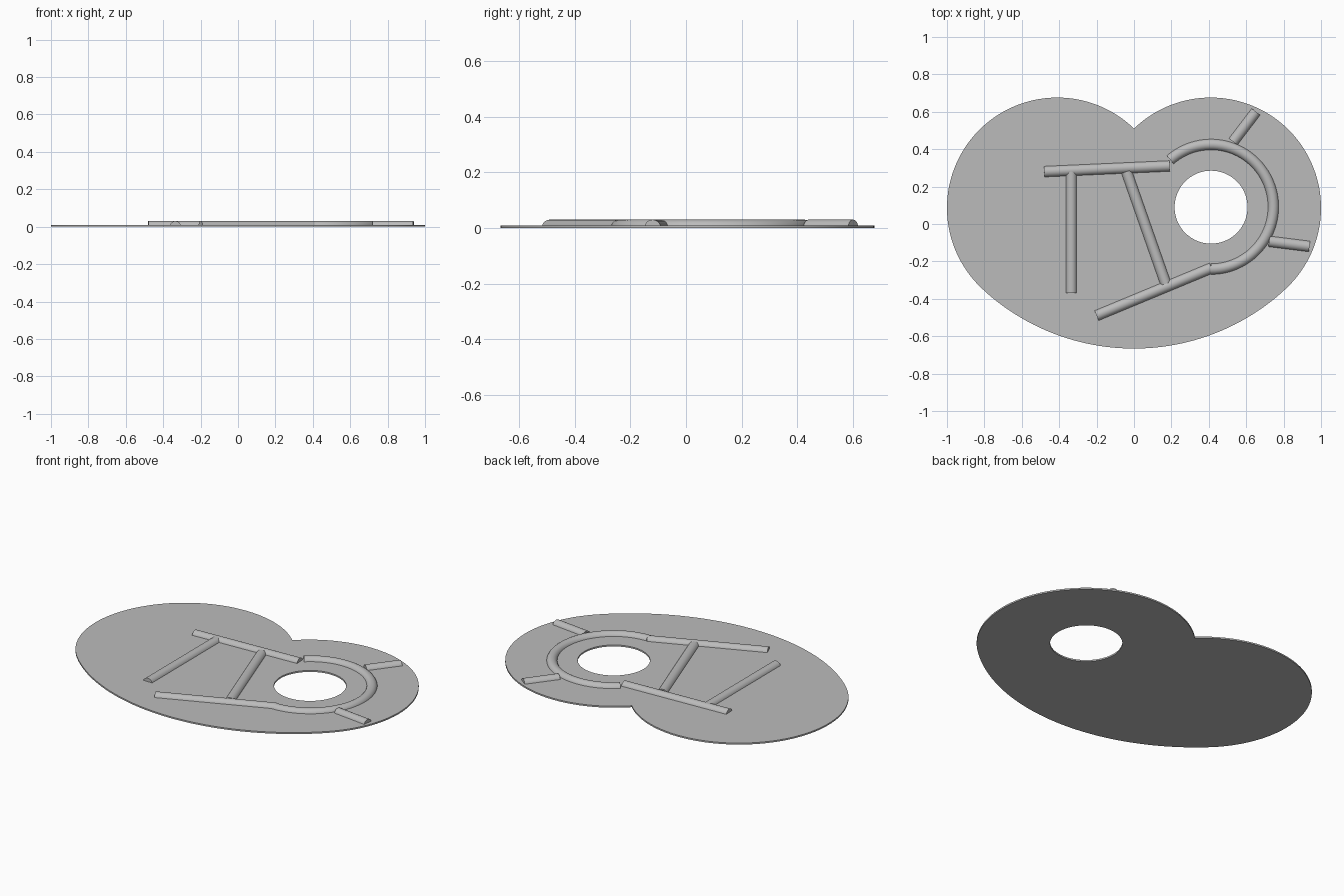
import bpy, bmesh, math
from mathutils import Vector

cube = bpy.data.objects.get("Cube")
if cube:
    bpy.data.objects.remove(cube, do_unlink=True)

GREY = (0.5, 0.5, 0.5, 1)
mat = bpy.data.materials.new("plain grey")
mat.use_nodes = True
mat.diffuse_color = GREY
mat.node_tree.nodes["Principled BSDF"].inputs["Base Color"].default_value = GREY

THICK = 0.009      # plate thickness
RIB = 0.03         # rib radius
LOBE = Vector((0.41, 0.086))


def arc(cx, cy, r, a0, a1, n):
    angles = [math.radians(a0 + (a1 - a0) * i / n) for i in range(n + 1)]
    return [Vector((cx + r * math.cos(a), cy + r * math.sin(a))) for a in angles]


def finish(obj):
    obj.data.materials.append(mat)
    bpy.ops.object.select_all(action='DESELECT')
    obj.select_set(True)
    bpy.context.view_layer.objects.active = obj
    if obj.type == 'CURVE':
        bpy.ops.object.convert(target='MESH')
    bpy.ops.object.shade_smooth_by_angle(angle=math.radians(35))


# Plate: two round lobes joined by a broad tangent arc, with a round hole
def plate():
    r = 0.59
    notch = math.degrees(math.acos(-LOBE.x / r))
    right = arc(LOBE.x, LOBE.y, r, -47.1, notch, 72)
    right[-1].x = 0
    left = [Vector((-p.x, p.y)) for p in reversed(right[:-1])]
    belly = arc(0, 0.526, 1.192, -132.9, -47.1, 48)[1:-1]
    hole = arc(0.412, 0.09, 0.195, 0, 360, 72)[:-1]
    curve = bpy.data.curves.new("plate", 'CURVE')
    curve.dimensions = '2D'
    curve.fill_mode = 'BOTH'
    curve.extrude = THICK / 2
    for pts in (right + left + belly, hole):
        spline = curve.splines.new('POLY')
        spline.points.add(len(pts) - 1)
        for sp, p in zip(spline.points, pts):
            sp.co = (p.x, p.y, THICK / 2, 1)
        spline.use_cyclic_u = True
    obj = bpy.data.objects.new("plate", curve)
    bpy.context.collection.objects.link(obj)
    finish(obj)


# Rib: half-round section swept along a flat path
def rib(name, path, sides=16):
    bm = bmesh.new()
    rings = []
    for i, p in enumerate(path):
        d = (path[min(i + 1, len(path) - 1)] - path[max(i - 1, 0)]).normalized()
        side = Vector((-d.y, d.x))
        ring = []
        for k in range(sides + 1):
            a = math.pi * k / sides
            q = p + side * RIB * math.cos(a)
            ring.append(bm.verts.new((q.x, q.y, max(RIB * math.sin(a), 0.001))))
        rings.append(ring)
    n = sides + 1
    for a, b in zip(rings, rings[1:]):
        for k in range(n):
            bm.faces.new((a[k], a[(k + 1) % n], b[(k + 1) % n], b[k]))
    bm.faces.new(rings[0])
    bm.faces.new(rings[-1])
    bmesh.ops.recalc_face_normals(bm, faces=bm.faces)
    mesh = bpy.data.meshes.new(name)
    bm.to_mesh(mesh)
    bm.free()
    obj = bpy.data.objects.new(name, mesh)
    bpy.context.collection.objects.link(obj)
    finish(obj)


plate()
rib("ring_rib", arc(0.412, 0.092, 0.333, 131, -90, 56))

straight_ribs = {
    "back_rib": ((-0.48, 0.28), (0.19, 0.31)),
    "front_rib": ((-0.20, -0.49), (0.415, -0.235)),
    "cross_rib": ((-0.335, -0.37), (-0.335, 0.28)),
    "diagonal_rib": ((-0.04, 0.28), (0.17, -0.32)),
    "back_spoke": ((0.53, 0.44), (0.652, 0.60)),
    "front_spoke": ((0.722, -0.093), (0.938, -0.12)),
}
for name, ends in straight_ribs.items():
    rib(name, [Vector(e) for e in ends])
